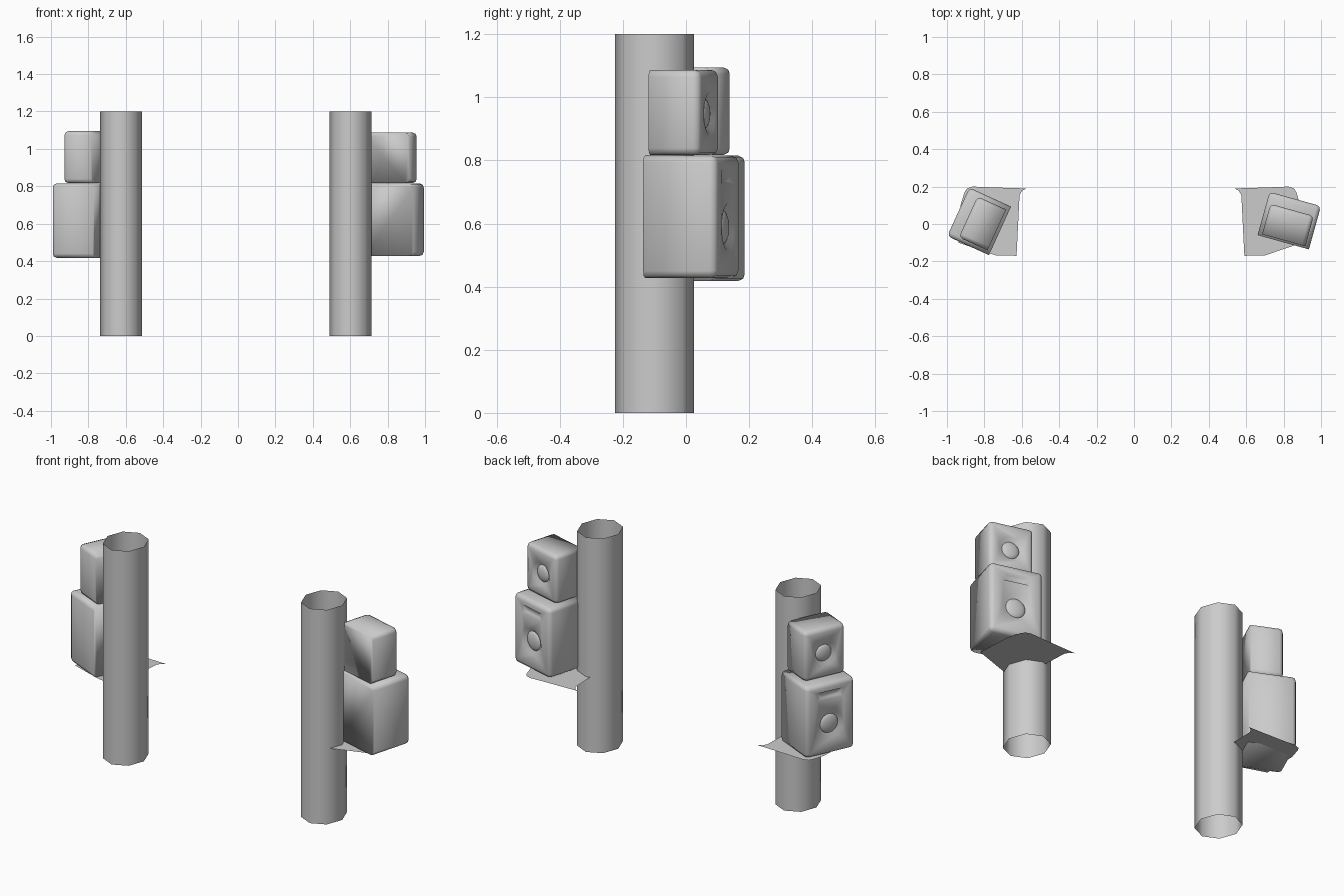
import bpy, bmesh
from math import radians, sqrt
from mathutils import Matrix, Vector

cube = bpy.data.objects.get("Cube")
if cube:
    bpy.data.objects.remove(cube)

grey = bpy.data.materials.new("plain_grey")
grey.use_nodes = True
grey.diffuse_color = (0.6, 0.6, 0.6, 1)
grey.node_tree.nodes["Principled BSDF"].inputs["Base Color"].default_value = (0.6, 0.6, 0.6, 1)


def finish(bm, name, smooth=True):
    """Turn a bmesh into a named grey object."""
    bmesh.ops.recalc_face_normals(bm, faces=bm.faces)
    for f in bm.faces:
        f.smooth = smooth
    mesh = bpy.data.meshes.new(name)
    bm.to_mesh(mesh)
    bm.free()
    mesh.materials.append(grey)
    ob = bpy.data.objects.new(name, mesh)
    bpy.context.collection.objects.link(ob)
    return ob


TO_FRONT = Matrix.Rotation(radians(-90), 4, "X")  # local z becomes +y


def recess(sides, wide, tall, depth, y, z, turn=0):
    """Tapered cutter that sinks a hollow into the baffle at y."""
    bm = bmesh.new()
    bmesh.ops.create_cone(bm, cap_ends=True, segments=sides, radius1=0.62,
                          radius2=1.38, depth=2,
                          matrix=Matrix.Rotation(turn, 4, "Z"))
    place = (Matrix.Translation((0, y, z)) @ TO_FRONT
             @ Matrix.Diagonal((wide / 2, tall / 2, depth, 1)))
    bm.transform(place)
    return finish(bm, "recess_cutter")


def cabinet(name, size, bottom, centre, turn, cone_z, cone_r, slot_z=None):
    """Speaker box with rounded baffle, recessed cone and optional slot."""
    w, d, h = size
    bm = bmesh.new()
    bmesh.ops.create_cube(bm, size=1)
    bmesh.ops.scale(bm, vec=size, verts=bm.verts)
    bmesh.ops.translate(bm, vec=(0, 0, h / 2), verts=bm.verts)
    front = [e for e in bm.edges if any(v.co.y > 0 for v in e.verts)]
    bmesh.ops.bevel(bm, geom=front, offset=0.022, segments=2, profile=0.5,
                    affect="EDGES")
    body = finish(bm, name + "_cabinet")

    cutters = [recess(32, cone_r * 2, cone_r * 2, 0.02, d / 2, cone_z)]
    if slot_z:
        cutters.append(recess(4, 0.15 * sqrt(2), 0.045 * sqrt(2), 0.014,
                              d / 2, slot_z, radians(45)))
    bpy.context.view_layer.objects.active = body
    for cutter in cutters:
        mod = body.modifiers.new("recess", "BOOLEAN")
        mod.object = cutter
        mod.solver = "EXACT"
        bpy.ops.object.modifier_apply(modifier=mod.name)
        bpy.data.objects.remove(cutter)
    for p in body.data.polygons:
        p.use_smooth = True

    # domed cone in the recess
    bm = bmesh.new()
    bmesh.ops.create_uvsphere(bm, u_segments=24, v_segments=12, radius=1)
    bm.transform(Matrix.Translation((0, d / 2 - 0.02, cone_z)) @ TO_FRONT
                 @ Matrix.Diagonal((cone_r * 0.72, cone_r * 0.72, 0.018, 1)))
    dome = finish(bm, name + "_cone")
    for ob in (body, dome):
        ob.location = (*centre, bottom)
        ob.rotation_euler.z = radians(turn)


def pillar(name, x):
    """Open eight-sided tube."""
    bm = bmesh.new()
    bmesh.ops.create_cone(bm, cap_ends=False, segments=8, radius1=1, radius2=1,
                          depth=1.2)
    bm.transform(Matrix.Translation((x, -0.1, 0.6))
                 @ Matrix.Diagonal((0.1125, 0.125, 1, 1)))
    finish(bm, name)


# shelf outline on the left side; the right one is its mirror image
SHELF = [(0.537, 0.19), (0.56, 0.178), (0.574, 0.155), (0.59, -0.17),
         (0.7, -0.168), (0.9, -0.1), (0.89, 0.1), (0.868, 0.17),
         (0.855, 0.19), (0.825, 0.2), (0.7, 0.195)]


def shelf(name, side, shift, z, tilt):
    """Thin sheet under the speaker."""
    bm = bmesh.new()
    verts = [bm.verts.new((side * (x + shift), y, z - tilt * y)) for x, y in SHELF]
    face = bm.faces.new(verts)
    face.normal_update()
    ob = finish(bm, name, smooth=False)
    if ob.data.polygons[0].normal.z < 0:
        ob.data.flip_normals()


# left stack
pillar("left_pillar", 0.602)
shelf("left_shelf", 1, 0, 0.421, 0)
cabinet("left_lower", (0.285, 0.24, 0.387), 0.428, (0.83, 0.018), -15.5,
        0.16, 0.075, 0.32)
cabinet("left_upper", (0.24, 0.168, 0.27), 0.817, (0.823, -0.006), -15.5,
        0.131, 0.066)

# right stack
pillar("right_pillar", -0.625)
shelf("right_shelf", -1, 0.038, 0.42, 0.02)
cabinet("right_lower", (0.285, 0.245, 0.397), 0.418, (-0.828, 0.014), 65.5,
        0.165, 0.075, 0.33)
cabinet("right_upper", (0.24, 0.168, 0.278), 0.817, (-0.81, 0.003), 65.5,
        0.135, 0.066)
